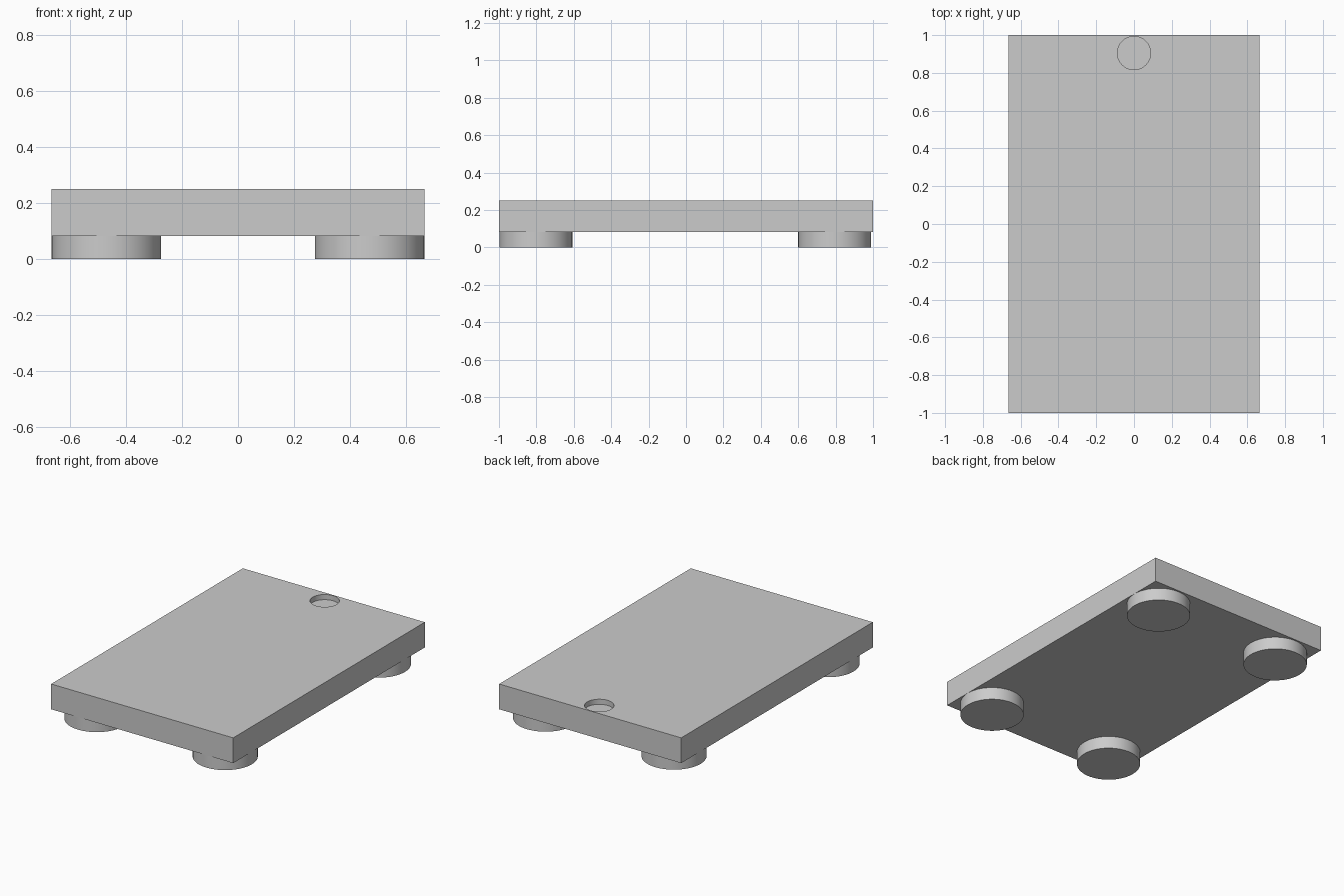
import bpy, bmesh

if "Cube" in bpy.data.objects:
    bpy.data.objects.remove(bpy.data.objects["Cube"])

HALF_X, HALF_Y = 0.665, 1.0
BASE_Z, TOP_Z = 0.083, 0.25
FOOT_R = 0.195


def cylinder(name, x, y, z0, z1, radius, sides=64):
    bpy.ops.mesh.primitive_cylinder_add(vertices=sides, radius=radius, depth=z1 - z0,
                                        location=(x, y, (z0 + z1) / 2))
    obj = bpy.context.object
    obj.name = name
    bpy.ops.object.shade_smooth_by_angle()
    return obj


# Rectangular slab
bpy.ops.mesh.primitive_cube_add(size=1, location=(0, 0, (BASE_Z + TOP_Z) / 2))
slab = bpy.context.object
slab.name = "slab"
slab.scale = (2 * HALF_X, 2 * HALF_Y, TOP_Z - BASE_Z)
bpy.ops.object.transform_apply(location=False, rotation=False, scale=True)

# Shallow round recess near the back edge
cutter = cylinder("recess_cutter", 0, 0.905, TOP_Z - 0.034, TOP_Z + 0.1, 0.088)
cut = slab.modifiers.new("recess", 'BOOLEAN')
cut.operation = 'DIFFERENCE'
cut.solver = 'EXACT'
cut.object = cutter
bpy.context.view_layer.objects.active = slab
bpy.ops.object.modifier_apply(modifier=cut.name)
bpy.data.objects.remove(cutter)
bpy.ops.object.select_all(action='DESELECT')
slab.select_set(True)
bpy.ops.object.shade_smooth_by_angle()

# Four round feet
for row, y in (("front", -0.803), ("back", 0.795)):
    for side, sx in (("left", -1), ("right", 1)):
        cylinder(f"{row}_{side}_foot", sx * 0.469, y, 0, BASE_Z, FOOT_R)
